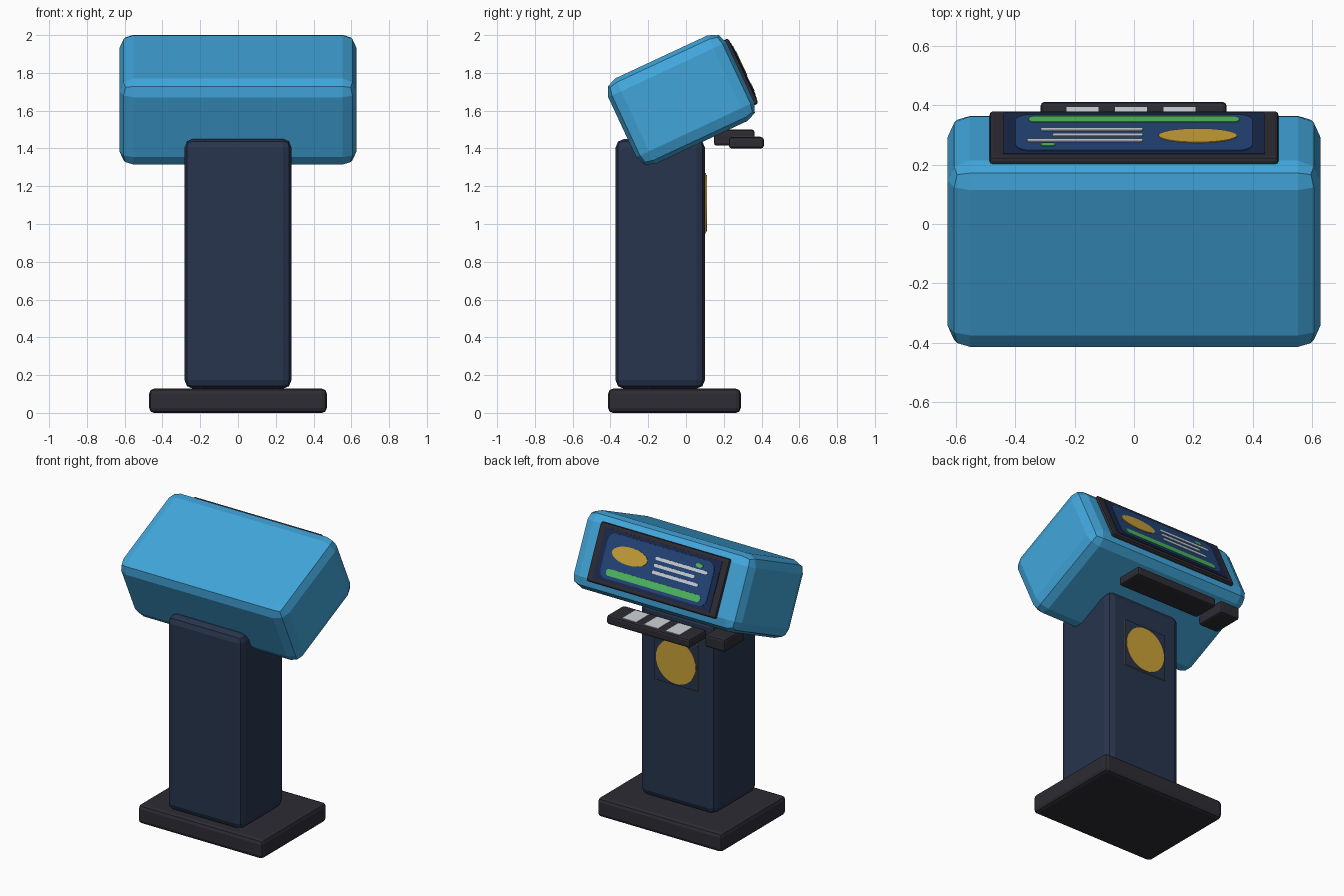
import bpy, bmesh, math
from mathutils import Matrix, Vector

cube = bpy.data.objects.get("Cube")
if cube:
    bpy.data.objects.remove(cube, do_unlink=True)


def material(name, r, g, b):
    m = bpy.data.materials.new(name)
    m.use_nodes = True
    m.diffuse_color = (r, g, b, 1)
    shader = m.node_tree.nodes["Principled BSDF"]
    shader.inputs["Base Color"].default_value = (r, g, b, 1)
    shader.inputs["Roughness"].default_value = 0.6
    return m


BLUE = material("sky blue", 0.053, 0.38, 0.71)
NAVY = material("navy", 0.021, 0.035, 0.075)
CHARCOAL = material("charcoal", 0.026, 0.025, 0.034)
GOLD = material("gold", 0.6, 0.36, 0.04)
GREEN = material("green", 0.08, 0.5, 0.12)
WHITE = material("pale grey", 0.62, 0.65, 0.7)
SCREEN = material("screen navy", 0.01, 0.022, 0.07)
PANEL = material("screen blue", 0.017, 0.06, 0.19)

UPRIGHT = Matrix.Identity(4)
# Tilted frame of the head: local y points out of the display
TILTED = Matrix.Translation((0, -0.025, 1.658)) @ Matrix.Rotation(math.radians(25), 4, "X")


def add_object(name, bm, mats, frame):
    bmesh.ops.recalc_face_normals(bm, faces=bm.faces)
    mesh = bpy.data.meshes.new(name)
    bm.to_mesh(mesh)
    bm.free()
    for m in mats:
        mesh.materials.append(m)
    ob = bpy.data.objects.new(name, mesh)
    ob.matrix_world = frame
    bpy.context.collection.objects.link(ob)
    return ob


def box(name, xs, ys, zs, bevel, mat, frame=UPRIGHT):
    """Bevelled box between the given limits on each axis."""
    bm = bmesh.new()
    bmesh.ops.create_cube(bm, size=1)
    for v in bm.verts:
        v.co = Vector([(a + b) / 2 + c * (b - a) for c, (a, b) in zip(v.co, (xs, ys, zs))])
    if bevel:
        bmesh.ops.bevel(bm, geom=bm.edges[:], offset=bevel, segments=2,
                        profile=0.5, affect="EDGES", clamp_overlap=True)
    return add_object(name, bm, [mat], frame)


def plate(name, x, z, w, h, rx, rz, y0, y1, mat, frame=TILTED, steps=8):
    """Thin plate facing +y with elliptical corners; full radii give an ellipse."""
    bm = bmesh.new()
    ring = []
    for quarter, (sx, sz) in enumerate([(1, 1), (-1, 1), (-1, -1), (1, -1)]):
        for i in range(steps + 1):
            a = (quarter + i / steps) * math.pi / 2
            ring.append(bm.verts.new((x + sx * (w / 2 - rx) + rx * math.cos(a), y0,
                                      z + sz * (h / 2 - rz) + rz * math.sin(a))))
    bm.faces.new(ring)
    bmesh.ops.remove_doubles(bm, verts=bm.verts[:], dist=0.0001)
    grown = bmesh.ops.extrude_face_region(bm, geom=bm.faces[:])["geom"]
    for v in grown:
        if isinstance(v, bmesh.types.BMVert):
            v.co.y = y1
    return add_object(name, bm, [mat], frame)


# Stand
box("base", (-0.47, 0.47), (-0.412, 0.29), (0, 0.128), 0.025, CHARCOAL)
box("column", (-0.283, 0.283), (-0.373, 0.1), (0.128, 1.45), 0.045, NAVY)

# Head and display frame
box("head", (-0.628, 0.628), (-0.345, 0.345), (-0.25, 0.25), 0.075, BLUE, TILTED)
box("display_bezel", (-0.487, 0.487), (0.325, 0.363), (-0.19, 0.19), 0.012, CHARCOAL, TILTED)

# Display artwork, layered outwards
plate("display_glass", 0, 0, 0.88, 0.325, 0.005, 0.005, 0.36, 0.366, SCREEN)
plate("display_panel", 0, 0, 0.8, 0.285, 0.05, 0.05, 0.364, 0.369, PANEL)
plate("display_oval", 0.215, 0.03, 0.265, 0.11, 0.1325, 0.055, 0.367, 0.372, GOLD)
plate("display_bar", 0, -0.1, 0.71, 0.044, 0.02, 0.02, 0.367, 0.372, GREEN)
plate("display_dot", -0.29, 0.1, 0.055, 0.026, 0.0275, 0.013, 0.367, 0.372, GREEN)
for i, left in enumerate((-0.36, -0.275, -0.315)):
    right = 0.03
    plate(f"display_line_{i + 1}", (left + right) / 2, 0.067 - 0.044 * i, right - left, 0.02,
          0.008, 0.008, 0.367, 0.372, WHITE)

# Key tray with three keys, and the side reader
box("key_tray", (-0.315, 0.312), (0.227, 0.412), (1.4, 1.46), 0.014, CHARCOAL)
for i in range(3):
    mid = (i - 1) * 0.163 - 0.01
    box(f"key_{i + 1}", (mid - 0.054, mid + 0.054), (0.25, 0.394), (1.455, 1.464), 0, WHITE)
box("side_reader", (-0.545, -0.395), (0.148, 0.363), (1.415, 1.5), 0.014, CHARCOAL)

# Badge: navy square with gold rim and a gold disc
badge = box("badge_plate", (-0.162, 0.162), (0.099, 0.107), (0.95, 1.27), 0, GOLD)
badge.data.materials.append(NAVY)
for face in badge.data.polygons:
    face.material_index = 1 if face.normal.y > 0.5 else 0
plate("badge_disc", 0, 1.11, 0.3, 0.3, 0.15, 0.15, 0.105, 0.11, GOLD, UPRIGHT)
